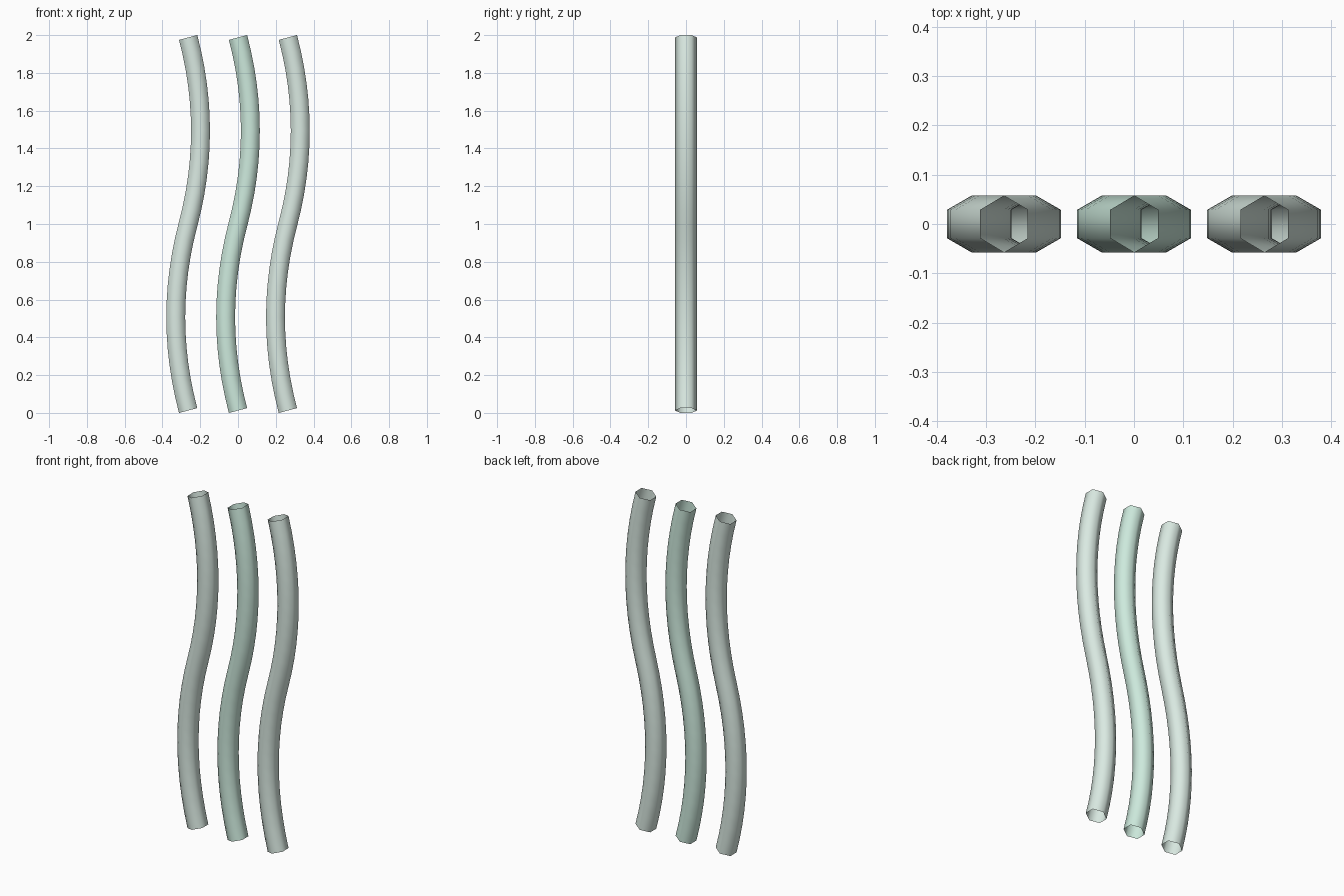
import bpy

if "Cube" in bpy.data.objects:
    bpy.data.objects.remove(bpy.data.objects["Cube"])

SPACING = 0.264      # distance between tubes
RADIUS = 0.0577      # corner radius of the hexagonal section
Z0, Z1 = 0.0125, 1.9875
BULGE = 0.0873       # sideways handle offset of the S-curve


def material(name, rgb):
    m = bpy.data.materials.new(name)
    m.diffuse_color = (*rgb, 1.0)
    m.use_nodes = True
    m.node_tree.nodes["Principled BSDF"].inputs["Base Color"].default_value = m.diffuse_color
    return m


def wavy_tube(name, x, mat):
    """Open hexagonal tube following an S-shaped bezier path."""
    cu = bpy.data.curves.new(name, 'CURVE')
    cu.dimensions = '3D'
    cu.bevel_depth = RADIUS
    cu.bevel_resolution = 1
    cu.resolution_u = 12
    cu.use_fill_caps = False
    sp = cu.splines.new('BEZIER')
    sp.bezier_points.add(2)
    mid = (Z0 + Z1) / 2
    h = (mid - Z0) / 3
    # bottom, middle and top knots; handles lean left, right, left
    for p, z, lean in zip(sp.bezier_points, (Z0, mid, Z1), (-1, 1, -1)):
        p.handle_left_type = p.handle_right_type = 'FREE'
        p.co = (x, 0, z)
        p.handle_left = (x - lean * BULGE, 0, z - h)
        p.handle_right = (x + lean * BULGE, 0, z + h)
    sp.use_smooth = True
    ob = bpy.data.objects.new(name, cu)
    bpy.context.collection.objects.link(ob)
    cu.materials.append(mat)
    return ob


pale = material("pale_green", (0.70, 0.82, 0.76))
mint = material("mint_green", (0.61, 0.82, 0.72))

wavy_tube("left_tube", -SPACING, pale)
wavy_tube("middle_tube", 0.0, mint)
wavy_tube("right_tube", SPACING, pale)
